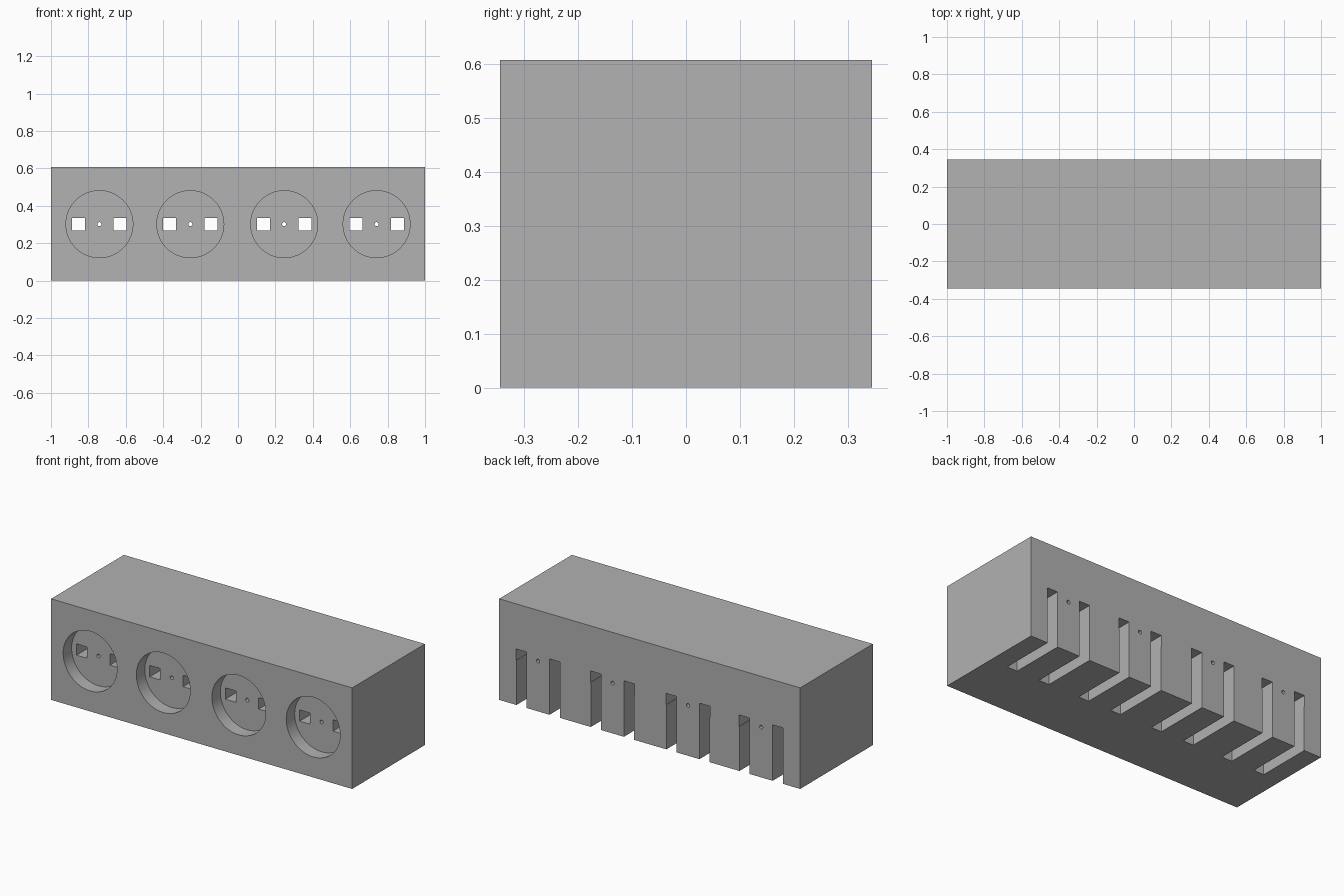
import bpy
import math

cube = bpy.data.objects.get("Cube")
if cube:
    bpy.data.objects.remove(cube, do_unlink=True)

WIDTH, DEPTH, HEIGHT = 2.0, 0.69, 0.607
FRONT, BACK = -DEPTH / 2, DEPTH / 2
SOCKETS = (-0.741, -0.255, 0.247, 0.741)   # socket centres along x
MID_Z = 0.302
RECESS_R, RECESS_DEPTH = 0.179, 0.08
PIN_X, PIN_HALF, STEP = 0.11, 0.034, 0.002
SLOT_START = 0.012                          # where the rear slots begin in y
OVER = 0.05                                 # cutter overshoot

grey = bpy.data.materials.new("plain grey")
grey.use_nodes = True
colour = (0.445, 0.445, 0.445, 1)
grey.diffuse_color = colour
grey.node_tree.nodes["Principled BSDF"].inputs["Base Color"].default_value = colour


def box(name, x0, x1, y0, y1, z0, z1):
    bpy.ops.mesh.primitive_cube_add(
        size=1, location=((x0 + x1) / 2, (y0 + y1) / 2, (z0 + z1) / 2))
    ob = bpy.context.object
    ob.name = name
    ob.scale = (x1 - x0, y1 - y0, z1 - z0)
    bpy.ops.object.transform_apply(location=False, rotation=False, scale=True)
    ob.data.materials.append(grey)
    return ob


def rod(name, x, radius, y0, y1, sides):
    bpy.ops.mesh.primitive_cylinder_add(
        vertices=sides, radius=radius, depth=y1 - y0,
        location=(x, (y0 + y1) / 2, MID_Z), rotation=(math.pi / 2, 0, 0))
    ob = bpy.context.object
    ob.name = name
    ob.data.materials.append(grey)
    return ob


def cut(body, cutter):
    cutter.hide_render = True
    mod = body.modifiers.new("cut", 'BOOLEAN')
    mod.operation = 'DIFFERENCE'
    mod.solver = 'EXACT'
    mod.object = cutter
    bpy.ops.object.select_all(action='DESELECT')
    body.select_set(True)
    bpy.context.view_layer.objects.active = body
    bpy.ops.object.modifier_apply(modifier=mod.name)
    bpy.data.objects.remove(cutter, do_unlink=True)


# Solid block
block = box("socket_block", -WIDTH / 2, WIDTH / 2, FRONT, BACK, 0, HEIGHT)

for cx in SOCKETS:
    # Round recess in the front and narrow screw hole right through
    cut(block, rod("recess_cutter", cx, RECESS_R, FRONT - OVER, FRONT + RECESS_DEPTH, 64))
    cut(block, rod("screw_cutter", cx, 0.011, FRONT - OVER, BACK + OVER, 24))
    for side in (-1, 1):
        # Square pin hole through the block, a hair wider on the outer side
        px = cx + side * PIN_X
        xs = sorted((px - side * PIN_HALF, px + side * (PIN_HALF + STEP)))
        cut(block, box("pin_cutter", *xs, FRONT - OVER, BACK + OVER,
                       MID_Z - PIN_HALF, MID_Z + PIN_HALF))
        # Wiring slot open to the back and the underside
        cut(block, box("slot_cutter", px - PIN_HALF, px + PIN_HALF, SLOT_START,
                       BACK + OVER, -OVER, MID_Z))

block.select_set(True)
bpy.context.view_layer.objects.active = block
bpy.ops.object.shade_smooth_by_angle(angle=math.radians(30))
